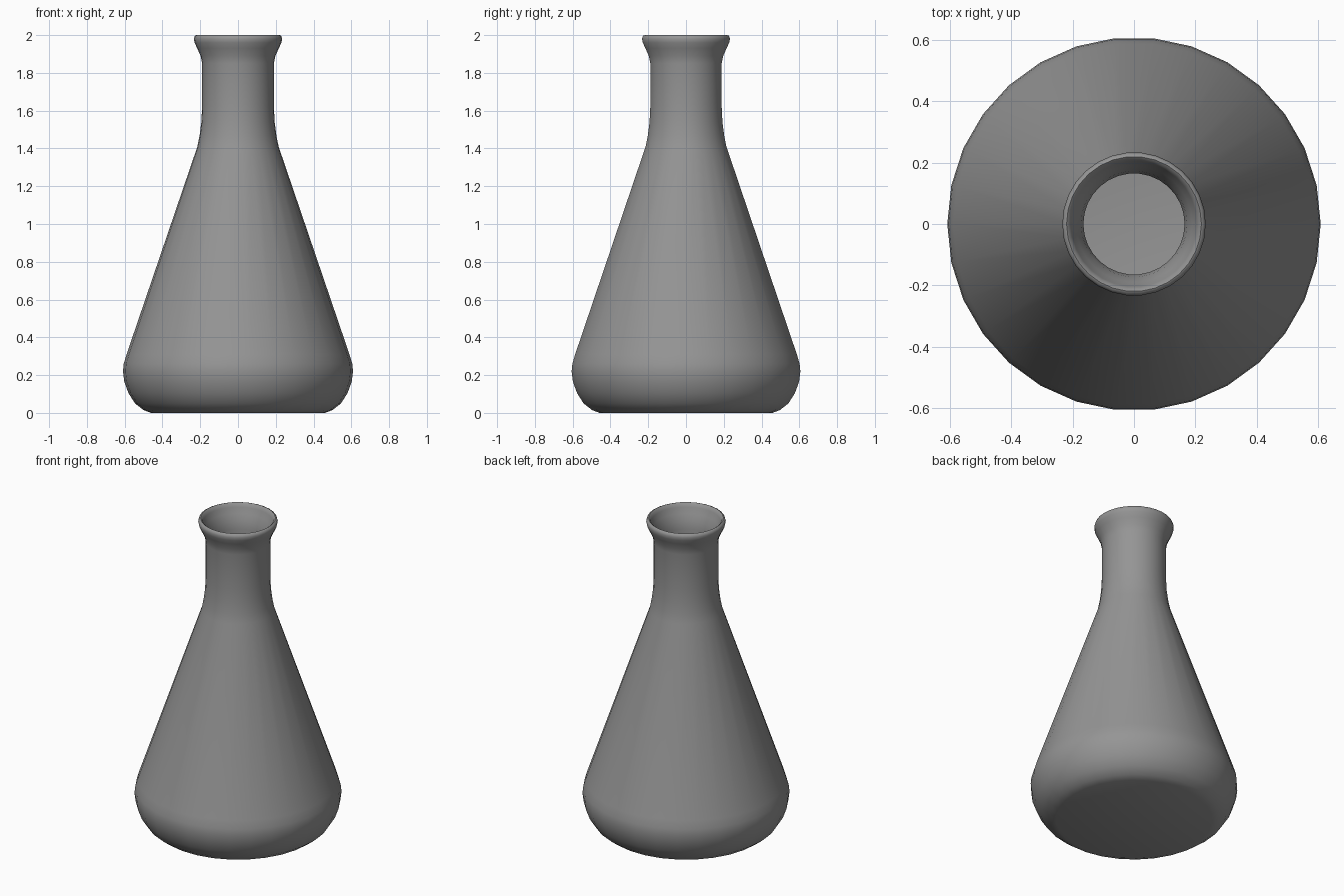
import bpy
import bmesh
import math

cube = bpy.data.objects.get("Cube")
if cube:
    bpy.data.objects.remove(cube, do_unlink=True)

SIDES = 30

# One flat grey for the whole vessel
grey = bpy.data.materials.new("grey_glass")
color = (0.3, 0.3, 0.3, 1)
grey.use_nodes = True
grey.diffuse_color = color
grey.node_tree.nodes["Principled BSDF"].inputs["Base Color"].default_value = color

# Outer wall, from the base centre up to the rim (radius, height)
outer = [(0, 0), (0.46, 0), (0.50, 0.015), (0.545, 0.05), (0.58, 0.105),
         (0.602, 0.165), (0.609, 0.22), (0.605, 0.26), (0.59, 0.31),
         (0.215, 1.41), (0.203, 1.47), (0.194, 1.54), (0.19, 1.62),
         (0.19, 1.85), (0.198, 1.89), (0.216, 1.93), (0.23, 1.96),
         (0.234, 1.98), (0.229, 1.996), (0.22, 2.0)]

# Inner wall, from the rim down to the cavity floor
inner = [(0.211, 1.993), (0.205, 1.975), (0.19, 1.94), (0.173, 1.9),
         (0.165, 1.85), (0.165, 1.62), (0.169, 1.54), (0.178, 1.47),
         (0.19, 1.41), (0.565, 0.31), (0.584, 0.22), (0.557, 0.11),
         (0.49, 0.04), (0.45, 0.025), (0, 0.025)]


def lathe(name, profile, material):
    """Spin a profile round the z axis into a smooth closed solid."""
    bm = bmesh.new()
    verts = [bm.verts.new((r, 0, z)) for r, z in profile]
    edges = [bm.edges.new(pair) for pair in zip(verts, verts[1:])]
    bmesh.ops.spin(bm, geom=verts + edges, cent=(0, 0, 0), axis=(0, 0, 1),
                   angle=math.tau, steps=SIDES)
    bmesh.ops.remove_doubles(bm, verts=bm.verts[:], dist=0.0005)
    bmesh.ops.recalc_face_normals(bm, faces=bm.faces[:])
    mesh = bpy.data.meshes.new(name)
    bm.to_mesh(mesh)
    bm.free()
    mesh.materials.append(material)
    obj = bpy.data.objects.new(name, mesh)
    bpy.context.collection.objects.link(obj)
    bpy.ops.object.select_all(action="DESELECT")
    obj.select_set(True)
    bpy.context.view_layer.objects.active = obj
    bpy.ops.object.shade_smooth_by_angle(angle=math.radians(50))
    return obj


lathe("flask", outer + inner, grey)
